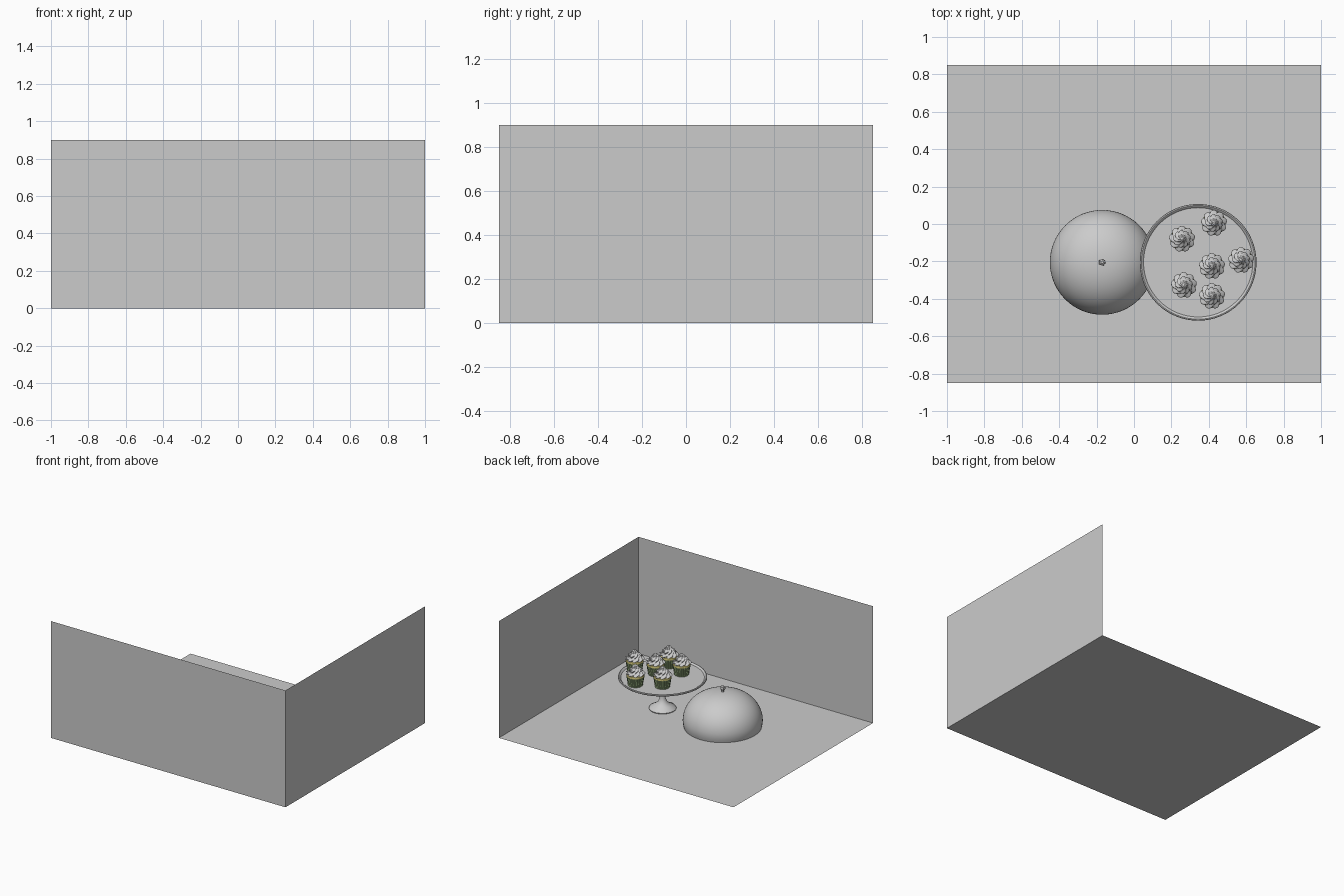
import bpy, math

if "Cube" in bpy.data.objects:
    bpy.data.objects.remove(bpy.data.objects["Cube"])

TAU = 2 * math.pi


def material(name, color):
    m = bpy.data.materials.new(name)
    m.diffuse_color = (*color, 1)
    m.use_nodes = True
    m.node_tree.nodes["Principled BSDF"].inputs["Base Color"].default_value = m.diffuse_color
    return m


def make_object(name, verts, faces, loc=(0, 0, 0), mat=None, angle=None):
    me = bpy.data.meshes.new(name)
    me.from_pydata(verts, [], faces)
    me.update()
    ob = bpy.data.objects.new(name, me)
    bpy.context.collection.objects.link(ob)
    ob.location = loc
    if mat:
        me.materials.append(mat)
    if angle is not None:
        bpy.ops.object.select_all(action='DESELECT')
        ob.select_set(True)
        bpy.context.view_layer.objects.active = ob
        bpy.ops.object.shade_smooth_by_angle(angle=math.radians(angle))
    return ob


def lathe(name, profile, n, loc=(0, 0, 0), mat=None, angle=35, lobes=0, depth=0, twist=0):
    """Revolve (radius, z) points bottom to top, optionally fluted and twisted."""
    verts, faces = [], []
    rows = len(profile)
    for i, (r, z) in enumerate(profile):
        for k in range(n):
            a = TAU * k / n
            f = 1 + depth * math.cos(lobes * (a - twist * i / (rows - 1)))
            verts.append((r * f * math.cos(a), r * f * math.sin(a), z))
    for i in range(rows - 1):
        for k in range(n):
            j = (k + 1) % n
            faces.append((i * n + k, i * n + j, (i + 1) * n + j, (i + 1) * n + k))
    faces.append(tuple(reversed(range(n))))
    faces.append(tuple(range((rows - 1) * n, rows * n)))
    return make_object(name, verts, faces, loc, mat, angle)


# Table top and two backdrop walls
X, Y, H = 1.0, 0.85, 0.9
quad = [(0, 1, 2, 3)]
make_object("table_top", [(-X, -Y, 0), (X, -Y, 0), (X, Y, 0), (-X, Y, 0)], quad)
make_object("long_wall", [(X, -Y, 0), (-X, -Y, 0), (-X, -Y, H), (X, -Y, H)], quad)
make_object("short_wall", [(X, Y, 0), (X, -Y, 0), (X, -Y, H), (X, Y, H)], quad)

# Dome cover with slightly tucked foot
dome_loc = (-0.17, -0.205, 0)
dome = [(0.272, 0), (0.277, 0.02), (0.28, 0.045)]
for i in range(1, 17):
    a = math.pi / 2 * i / 16
    dome.append((max(0.28 * math.cos(a) ** 0.9, 0.001), 0.045 + 0.222 * math.sin(a)))
lathe("dome_cover", dome, 64, dome_loc)
lathe("dome_knob", [(0.009, 0.262), (0.009, 0.275), (0.02, 0.292), (0.019, 0.305), (0.008, 0.312)],
      5, dome_loc, angle=20)

# Pedestal cake stand
stand_loc = (0.343, -0.205, 0)
lathe("cake_stand", [(0.094, 0), (0.096, 0.006), (0.09, 0.014), (0.06, 0.03), (0.035, 0.05),
                     (0.022, 0.08), (0.019, 0.12), (0.023, 0.16), (0.04, 0.19), (0.08, 0.212),
                     (0.16, 0.222), (0.28, 0.23), (0.305, 0.234), (0.312, 0.241), (0.31, 0.248),
                     (0.304, 0.25), (0.298, 0.246), (0.292, 0.239), (0.01, 0.238)],
      64, stand_loc)

# Cupcakes: fluted wrapper, sponge and twisted frosting
green = material("wrapper_green", (0.36, 0.5, 0.25))
yellow = material("sponge_yellow", (0.85, 0.75, 0.25))
frost = []
for i in range(29):
    t = i / 28
    r = 0.06 * (1 - t) ** 0.75 * (1 + 0.09 * math.sin(t * TAU * 2.5)) + 0.0015
    frost.append((r, 0.088 + 0.072 * t))
frost.insert(0, (0.05, 0.082))

spots = [(0.428, 0.005), (0.257, -0.08), (0.573, -0.193),
         (0.417, -0.225), (0.267, -0.327), (0.417, -0.385)]
for n, (x, y) in enumerate(spots, 1):
    loc = (x, y, 0.238)
    lathe(f"wrapper_{n}", [(0.05, 0), (0.062, 0.07), (0.058, 0.07)], 96, loc, green,
          angle=30, lobes=24, depth=0.025)
    lathe(f"sponge_{n}", [(0.058, 0.062), (0.062, 0.074), (0.061, 0.084), (0.052, 0.092)],
          32, loc, yellow)
    lathe(f"frosting_{n}", frost, 72, loc, angle=50, lobes=9, depth=0.11, twist=2.2)
